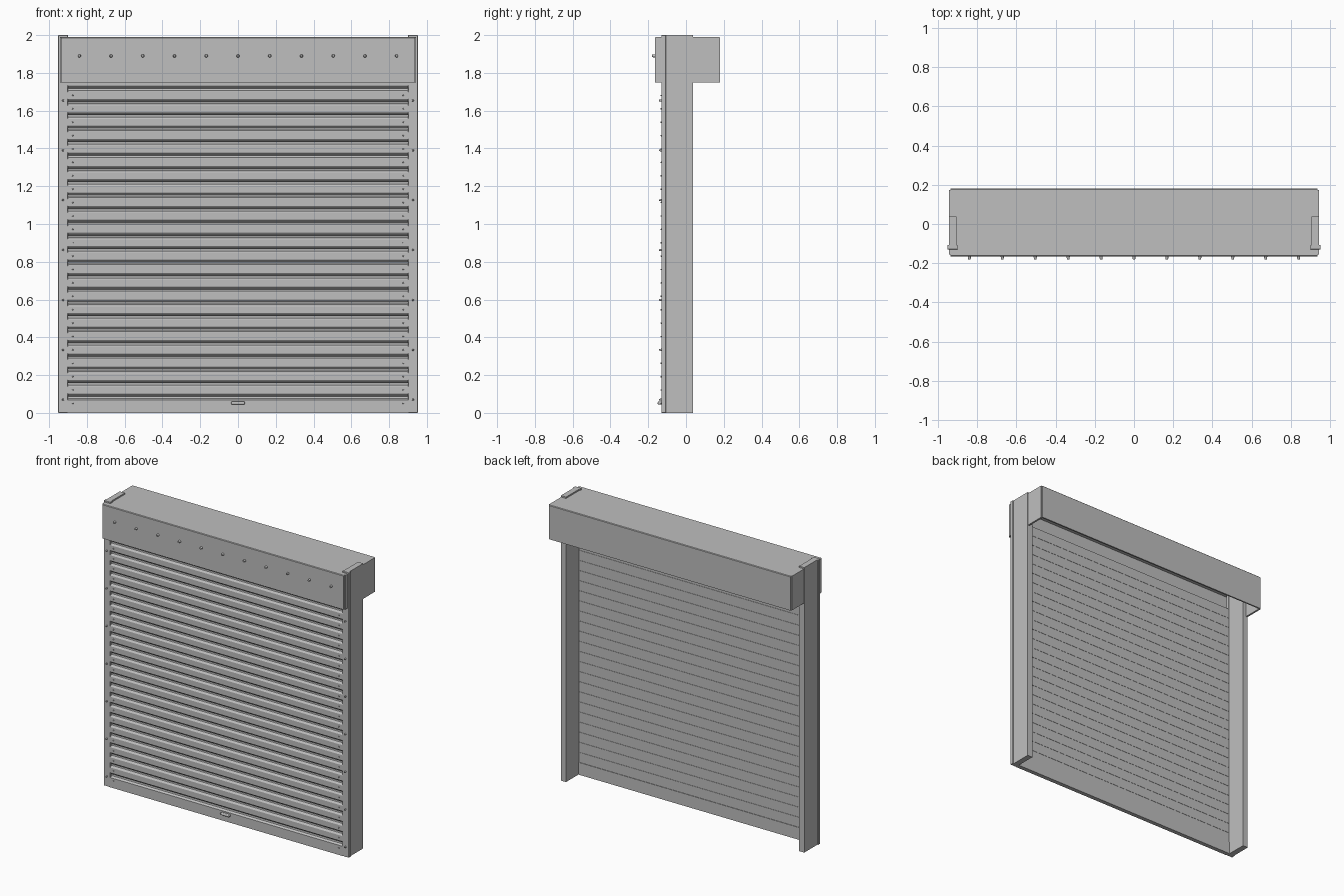
import bpy, bmesh, math
from mathutils import Matrix, Vector

if "Cube" in bpy.data.objects:
    bpy.data.objects.remove(bpy.data.objects["Cube"])

steel = bpy.data.materials.new("grey steel")
GREY = (0.52, 0.52, 0.52, 1)
steel.use_nodes = True
steel.diffuse_color = GREY
steel.node_tree.nodes["Principled BSDF"].inputs["Base Color"].default_value = GREY


def finish(name, bm):
    bmesh.ops.recalc_face_normals(bm, faces=bm.faces)
    mesh = bpy.data.meshes.new(name)
    bm.to_mesh(mesh)
    bm.free()
    mesh.materials.append(steel)
    ob = bpy.data.objects.new(name, mesh)
    bpy.context.collection.objects.link(ob)
    return ob


def box(name, x, y, z, bevel=0):
    """Box from (min, max) pairs."""
    bm = bmesh.new()
    bmesh.ops.create_cube(bm, size=1)
    for v in bm.verts:
        v.co = [r[0] + (c + 0.5) * (r[1] - r[0]) for c, r in zip(v.co, (x, y, z))]
    ob = finish(name, bm)
    if bevel:
        mod = ob.modifiers.new("bevel", "BEVEL")
        mod.width, mod.segments = bevel, 3
    return ob


def extrude_x(name, profile, half):
    """Closed (y, z) profile swept across x."""
    bm = bmesh.new()
    face = bm.faces.new([bm.verts.new((-half, y, z)) for y, z in profile])
    ext = bmesh.ops.extrude_face_region(bm, geom=[face])
    moved = [g for g in ext["geom"] if isinstance(g, bmesh.types.BMVert)]
    bmesh.ops.translate(bm, verts=moved, vec=(2 * half, 0, 0))
    return finish(name, bm)


def studs(name, spots, radius, y_front, depth):
    """Round heads pointing to the front, with a narrower face."""
    bm = bmesh.new()
    turn = Matrix.Rotation(math.radians(90), 4, "X")
    for x, z in spots:
        place = Matrix.Translation(Vector((x, y_front + depth / 2, z)))
        bmesh.ops.create_cone(bm, cap_ends=True, segments=12, radius1=radius,
                              radius2=radius * 0.7, depth=depth, matrix=place @ turn)
    return finish(name, bm)


# Side guide channels with front flanges
for side, s in (("left", 1), ("right", -1)):
    span = lambda a, b: sorted((s * a, s * b))
    box(side + "_guide", span(0.905, 0.945), (-0.11, 0.038), (0, 2))
    box(side + "_guide_flange", span(0.9, 0.952), (-0.13, -0.106), (0, 2), 0.003)
    box(side + "_hood_end", span(0.93, 0.943), (-0.155, 0.173), (1.75, 1.99))

# Curtain of interlocking slats, running up into the hood
PITCH, FIRST = 0.0709, 0.05
slat = [(-0.102, -0.034), (-0.112, -0.034), (-0.128, -0.021), (-0.13, -0.018),
        (-0.13, 0.018), (-0.128, 0.021), (-0.114, 0.027), (-0.112, 0.0355),
        (-0.102, 0.0355)]
levels = [FIRST + PITCH * i for i in range(1, 26)]
for z in levels:
    extrude_x("slat", [(y, z + h) for y, h in slat], 0.903)
studs("slat_rivets", [(s * 0.875, z) for z in [FIRST] + levels[:23] for s in (-1, 1)],
      0.004, -0.136, 0.008)

# Bottom bar and pull handle
extrude_x("bottom_bar", [(-0.1, 0), (-0.13, 0), (-0.13, 0.068), (-0.114, 0.076),
                         (-0.112, 0.086), (-0.1, 0.086)], 0.903)
box("pull_handle", (-0.036, 0.036), (-0.15, -0.128), (0.044, 0.06), 0.006)

# Hood, open underneath
sheet = 0.01
outer = [(-0.165, 1.75), (-0.165, 1.986), (-0.161, 1.99), (0.176, 1.99), (0.18, 1.986),
         (0.18, 1.75)]
inner = [(0.18 - sheet, 1.75), (0.18 - sheet, 1.99 - sheet),
         (-0.165 + sheet, 1.99 - sheet), (-0.165 + sheet, 1.75)]
extrude_x("hood", outer + inner, 0.936)

# Fixing screws
studs("hood_screws", [(0.168 * i, 1.89) for i in range(-5, 6)], 0.009, -0.18, 0.018)
studs("guide_screws", [(s * 0.926, 0.07 + 0.264 * i) for i in range(7) for s in (-1, 1)],
      0.006, -0.142, 0.014)
